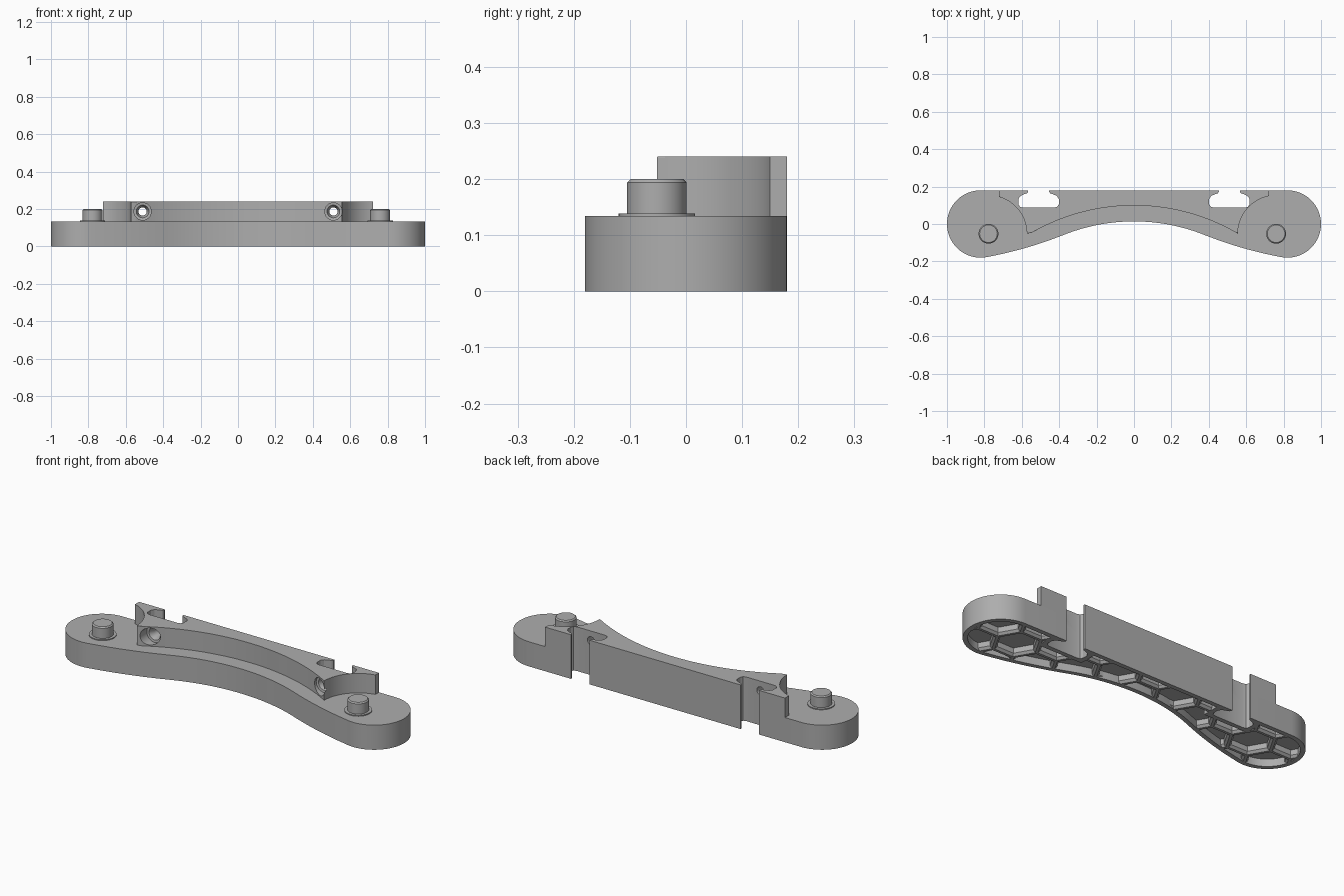
import bpy, bmesh, math
from math import sin, cos, pi, radians
from mathutils import Vector

if "Cube" in bpy.data.objects:
    bpy.data.objects.remove(bpy.data.objects["Cube"])

grey = bpy.data.materials.new("plain grey")
grey.use_nodes = True
colour = (0.42, 0.42, 0.42, 1)
grey.diffuse_color = colour
grey.node_tree.nodes["Principled BSDF"].inputs["Base Color"].default_value = colour

BACK, DECK, TOP = 0.18, 0.134, 0.24
BOSS_Y = -0.052
BOSS_X = {-1: -0.778, 1: 0.76}
ARC_Y = -0.998          # shared centre of both concave front arcs


def add_stack(bm, rings):
    """Skin a list of equal-sized rings and cap both ends."""
    loops = [[bm.verts.new(p) for p in ring] for ring in rings]
    n = len(loops[0])
    for a, b in zip(loops, loops[1:]):
        for i in range(n):
            j = (i + 1) % n
            bm.faces.new((a[i], a[j], b[j], b[i]))
    bm.faces.new(loops[0])
    bm.faces.new(loops[-1])


def finish(bm, name):
    bmesh.ops.recalc_face_normals(bm, faces=bm.faces)
    mesh = bpy.data.meshes.new(name)
    bm.to_mesh(mesh)
    bm.free()
    mesh.materials.append(grey)
    obj = bpy.data.objects.new(name, mesh)
    bpy.context.collection.objects.link(obj)
    return obj


def prism(name, outline, z0, z1, chamfer=0, pick=None):
    bm = bmesh.new()
    add_stack(bm, [[(x, y, z) for x, y in outline] for z in (z0, z1)])
    if chamfer:
        edges = [e for e in bm.edges if pick(*[v.co for v in e.verts])]
        bmesh.ops.bevel(bm, geom=edges, offset=chamfer, segments=1,
                        affect='EDGES', clamp_overlap=True)
    return finish(bm, name)


def circle(cx, cy, r, n=48, a0=0.0, a1=2 * pi, closed=True):
    steps = n if closed else n - 1
    return [(cx + r * cos(a0 + (a1 - a0) * i / steps),
             cy + r * sin(a0 + (a1 - a0) * i / steps)) for i in range(n)]


def activate(obj):
    bpy.ops.object.select_all(action='DESELECT')
    obj.select_set(True)
    bpy.context.view_layer.objects.active = obj


def boolean(target, tool, operation='DIFFERENCE', keep=False):
    mod = target.modifiers.new("cut", 'BOOLEAN')
    mod.operation, mod.object, mod.solver = operation, tool, 'EXACT'
    activate(target)
    bpy.ops.object.modifier_apply(modifier=mod.name)
    if not keep:
        bpy.data.objects.remove(tool)


def front_arc(r, half, n=33):
    xs = [-half + 2 * half * i / (n - 1) for i in range(n)]
    return [(x, ARC_Y + math.sqrt(r * r - x * x)) for x in xs]


def base_outline(inset=0.0):
    """Dog-bone plan: round ends, straight back, waisted front."""
    a, b, c, d = map(Vector, ((0.36, -0.052), (0.48, -0.1), (0.62, -0.146), (0.785, -0.176)))
    flank = []
    for i in range(1, 12):
        t = i / 12
        p = a * (1 - t)**3 + b * 3 * t * (1 - t)**2 + c * 3 * t * t * (1 - t) + d * t**3
        flank.append((p.x, p.y + inset))
    cap = circle(0.82, 0, BACK - inset, 32, radians(-101), pi / 2, closed=False)
    right = flank + cap
    left = [(-x, y) for x, y in reversed(right)]
    return [(x, y + inset) for x, y in front_arc(1.012, 0.36)] + right + left


# Solid base, chamfered below and along the exposed top rim
def base_rim(p, q):
    low = p.z < 0.01 and q.z < 0.01
    high = p.z > 0.1 and q.z > 0.1 and min(p.y, q.y) < BACK - 0.001
    return low or high


base = prism("base", base_outline(), 0, DECK, 0.007, base_rim)

# Raised bridge with scooped ends around each peg
def scoop(side):
    cx, r, edge = BOSS_X[side], 0.205, 0.722
    a0 = math.acos((side * edge - cx) / r)
    a1 = pi if side > 0 else 0
    return circle(cx, BOSS_Y, r, 20, a1, a0, closed=False) + [(side * edge, BACK)]


bridge_plan = front_arc(1.097, 0.545) + scoop(1) + scoop(-1)[::-1]
bridge = prism("raised_bridge", bridge_plan, DECK, TOP, 0.004,
               lambda p, q: min(p.z, q.z) > TOP - 0.01 and min(p.y, q.y) < 0.145)

# T-shaped slots open at the back, running the full height
half_slot = [(0.056, 0.25), (0.056, 0.172), (0.062, 0.164), (0.08, 0.158),
             (0.097, 0.15), (0.108, 0.134), (0.108, 0.106), (0.101, 0.093), (0.086, 0.088)]
for side in (-1, 1):
    plan = [(side * 0.51 + s * u, y) for s, pts in ((1, half_slot), (-1, half_slot[::-1]))
            for u, y in pts]
    slot = prism("slot_cutter", plan, -0.1, 0.4)
    boolean(base, slot, keep=True)
    boolean(bridge, slot)

    # Countersunk screw bore from the front into the slot
    bm = bmesh.new()
    add_stack(bm, [[(x, y, z) for x, z in circle(side * 0.51, 0.187, r, 32)]
                   for y, r in ((-0.2, 0.046), (0.01, 0.046), (0.012, 0.034),
                                (0.04, 0.022), (0.12, 0.022))])
    boolean(bridge, finish(bm, "bore_cutter"))

# Honeycomb pockets under the base, kept inside a rim and clear of the slots
R, RIB, DEPTH = 0.12, 0.014, 0.04
bm = bmesh.new()
for col in range(-6, 7):
    for row in range(-2, 3):
        cx = col * 1.5 * R
        cy = (row + 0.5 * (col % 2)) * R * math.sqrt(3)
        add_stack(bm, [[(x, y, z) for x, y in circle(cx, cy, r, 6)]
                       for z, r in ((-0.02, R - RIB + 0.006), (0, R - RIB + 0.006),
                                    (0.012, R - RIB - 0.006), (DEPTH, R - RIB - 0.006))])
pockets = finish(bm, "pocket_cutter")
boolean(pockets, prism("rim_limit", base_outline(0.024), -0.05, 0.1), 'INTERSECT')
for side in (-1, 1):
    guard = [(side * 0.51 + u, y) for u, y in
             ((-0.132, 0.064), (0.132, 0.064), (0.132, 0.3), (-0.132, 0.3))]
    boolean(pockets, prism("slot_guard", guard, -0.1, 0.2))
boolean(base, pockets)

# Pegs, each on a thin collar
pegs = []
for side, label in ((-1, "right"), (1, "left")):
    for part, profile in (("collar", ((DECK - 0.01, 0.068), (0.139, 0.068))),
                          ("peg", ((DECK - 0.01, 0.053), (0.194, 0.053), (0.2, 0.047)))):
        bm = bmesh.new()
        add_stack(bm, [[(x, y, z) for x, y in circle(BOSS_X[side], BOSS_Y, r)]
                       for z, r in profile])
        pegs.append(finish(bm, label + "_" + part))

for obj in [base, bridge] + pegs:
    activate(obj)
    bpy.ops.object.shade_smooth_by_angle(angle=radians(25))
